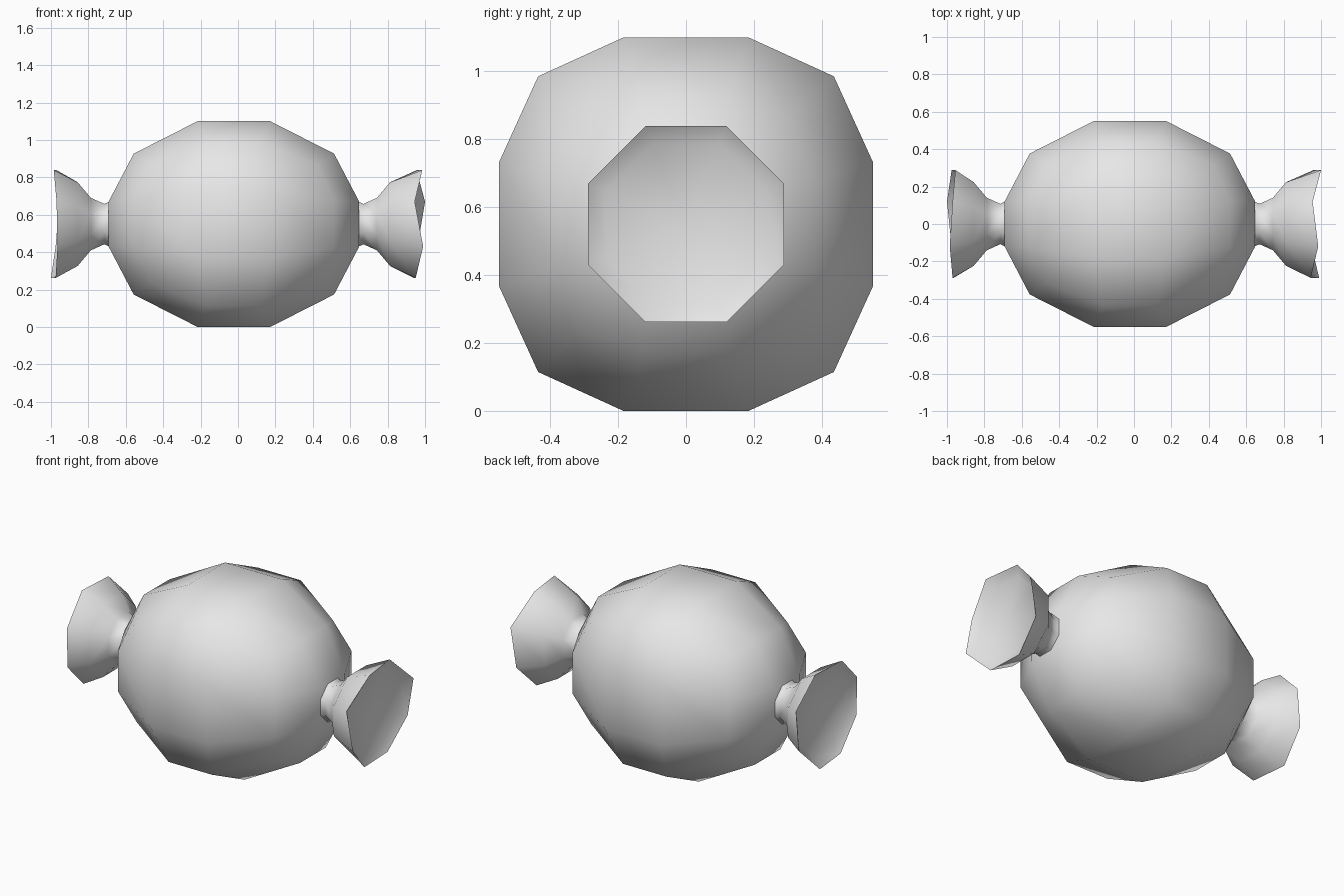
import bpy, bmesh
from math import sin, cos, radians
from mathutils import Vector

cube = bpy.data.objects.get("Cube")
if cube:
    bpy.data.objects.remove(cube, do_unlink=True)

CENTRE = Vector((-0.022, 0, 0.55))

wrapper = bpy.data.materials.new("light_grey")
wrapper.use_nodes = True
grey = (0.8, 0.8, 0.8, 1)
wrapper.diffuse_color = grey
wrapper.node_tree.nodes["Principled BSDF"].inputs["Base Color"].default_value = grey


def finish(bm, name, angle):
    """Turn a bmesh into a smooth shaded object."""
    bmesh.ops.recalc_face_normals(bm, faces=bm.faces)
    mesh = bpy.data.meshes.new(name)
    bm.to_mesh(mesh)
    bm.free()
    mesh.materials.append(wrapper)
    obj = bpy.data.objects.new(name, mesh)
    bpy.context.collection.objects.link(obj)
    bpy.ops.object.select_all(action="DESELECT")
    obj.select_set(True)
    bpy.context.view_layer.objects.active = obj
    bpy.ops.object.shade_smooth_by_angle(angle=radians(angle))


# Sweet body: a rounded three-by-three cube, drawn out towards its two ends
bm = bmesh.new()
bmesh.ops.create_cube(bm, size=2)
bmesh.ops.subdivide_edges(bm, edges=bm.edges[:], cuts=2, use_grid_fill=True)
for v in bm.verts:
    at_end = abs(v.co.x) > 0.9
    in_middle = max(abs(v.co.y), abs(v.co.z)) < 0.9
    if at_end and in_middle:
        # pinched square where the wrapper is twisted
        v.co = Vector((v.co.x * 0.67, v.co.y * 0.36, v.co.z * 0.36))
    else:
        p = v.co.normalized() * 0.608
        stretch, girth = (1.28, 0.9) if at_end else (1.06, 1.0)
        if not at_end and not in_middle and min(abs(v.co.y), abs(v.co.z)) > 0.9:
            girth = 1.04
        v.co = Vector((p.x * stretch, p.y * girth, p.z * girth))
    v.co += CENTRE
finish(bm, "sweet_body", 80)


def twist(name, side, reach):
    """Flared eight-sided wrapper end with an uneven rim and a shallow hollow."""
    bm = bmesh.new()
    # distance from the body centre, radius
    profile = [(0.645, 0.14), (0.693, 0.117), (0.765, 0.152), (0.835, 0.242)]
    rings = [[(CENTRE.x + side * d, r)] * 8 for d, r in profile]
    rings.append([(side * d, 0.312) for d in reach])
    rings.append([(side * (0.5 * d + 0.445), 0.255) for d in reach])
    loops = []
    for ring in rings:
        loop = []
        for k, (x, r) in enumerate(ring):
            a = radians(22.5 + 45 * k)
            loop.append(bm.verts.new((x, r * cos(a), CENTRE.z + r * sin(a))))
        loops.append(loop)
    for a, b in zip(loops, loops[1:]):
        for k in range(8):
            n = (k + 1) % 8
            bm.faces.new((a[k], a[n], b[n], b[k]))
    # floor of the hollow, and the hidden inner end
    hub = bm.verts.new((side * 0.925, 0, CENTRE.z))
    for k in range(8):
        bm.faces.new((loops[-1][k], loops[-1][(k + 1) % 8], hub))
    bm.faces.new(loops[0])
    finish(bm, name, 60)


twist("left_wrapper_twist", 1, [1.0, 0.955, 0.985, 0.945, 0.99, 0.95, 0.94, 0.96])
twist("right_wrapper_twist", -1, [0.955, 0.97, 0.985, 0.97, 0.965, 0.975, 1.0, 0.975])
